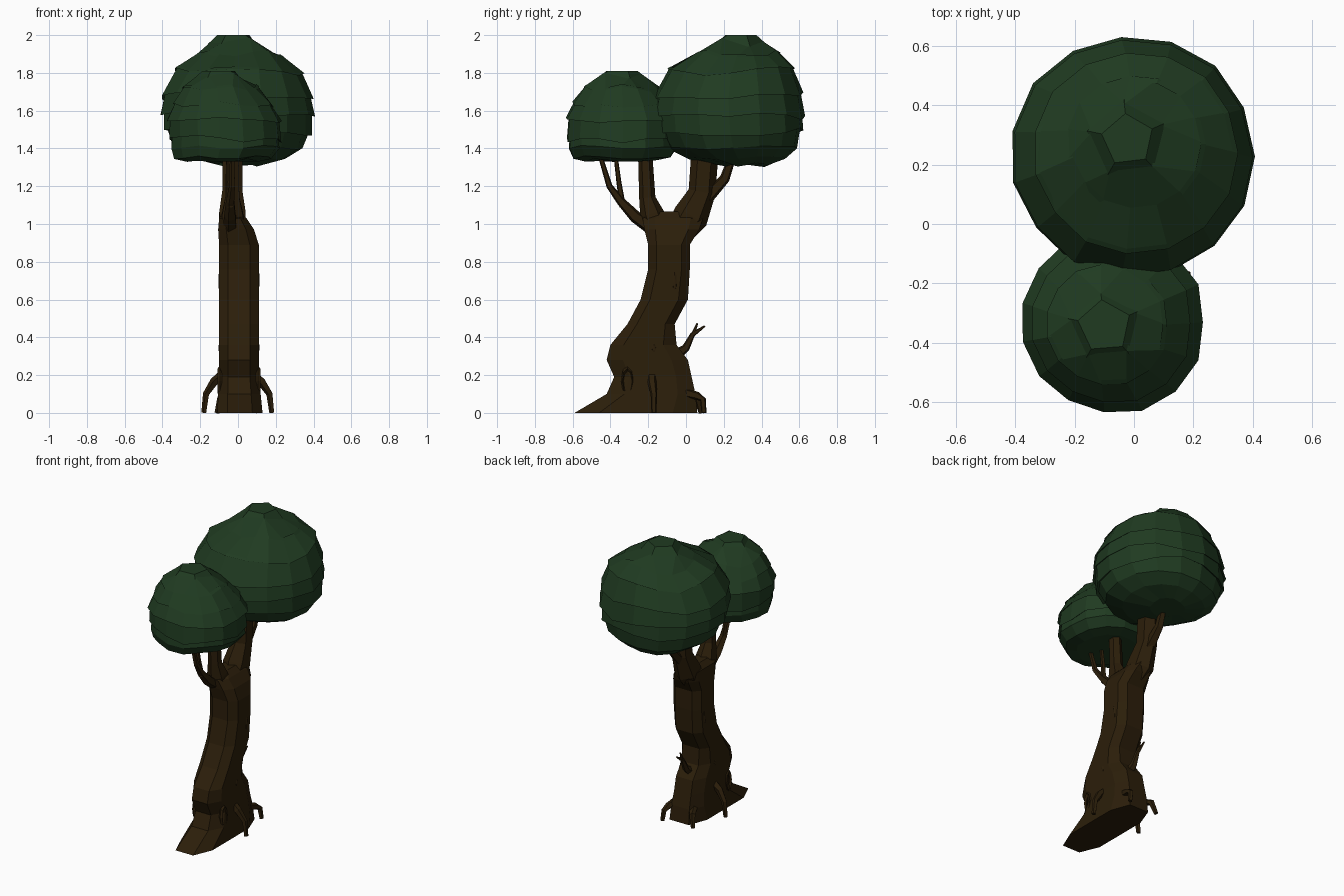
import bpy, bmesh, math, random
from mathutils import Vector

if "Cube" in bpy.data.objects:
    bpy.data.objects.remove(bpy.data.objects["Cube"])
random.seed(4)


def material(name, rgb):
    m = bpy.data.materials.new(name)
    m.diffuse_color = (*rgb, 1)
    m.use_nodes = True
    m.node_tree.nodes["Principled BSDF"].inputs["Base Color"].default_value = m.diffuse_color
    return m


bark = material("dark bark", (0.0245, 0.0130, 0.0030))
leaf = material("deep green leaves", (0.0140, 0.0430, 0.0150))


def loft(name, rings, mat):
    """Skin a list of equal-length rings and cap both ends."""
    n = len(rings[0])
    verts = [tuple(v) for ring in rings for v in ring]
    faces = [tuple(range(n))[::-1]]
    for i in range(len(rings) - 1):
        a, b = i * n, (i + 1) * n
        for j in range(n):
            k = (j + 1) % n
            faces.append((a + j, a + k, b + k, b + j))
    faces.append(tuple(range(len(verts) - n, len(verts))))
    me = bpy.data.meshes.new(name)
    me.from_pydata(verts, [], faces)
    bm = bmesh.new()
    bm.from_mesh(me)
    bmesh.ops.remove_doubles(bm, verts=bm.verts, dist=0.0005)
    bmesh.ops.recalc_face_normals(bm, faces=bm.faces)
    bm.to_mesh(me)
    bm.free()
    me.materials.append(mat)
    ob = bpy.data.objects.new(name, me)
    bpy.context.collection.objects.link(ob)
    return ob


def limb(name, path, n=6, squash=1.0):
    """Faceted branch along (x, y, z, radius) points."""
    pts = [Vector(p[:3]) for p in path]
    rings = []
    for i, p in enumerate(pts):
        t = (pts[min(i + 1, len(pts) - 1)] - pts[max(i - 1, 0)]).normalized()
        ref = Vector((1, 0, 0)) if abs(t.x) < 0.8 else Vector((0, 1, 0))
        v = t.cross(ref).normalized()
        u = v.cross(t)
        r = path[i][3]
        rings.append([p + r * (math.cos(a) * u * squash + math.sin(a) * v)
                      for a in [math.tau * (j + 0.5) / n for j in range(n)]])
    return loft(name, rings, bark)


# Trunk: leaning octagonal rings (z, y front, y back, x left, x right)
trunk = [
    (0.00, -0.59, 0.06, -0.11, 0.13),
    (0.10, -0.42, 0.05, -0.105, 0.12),
    (0.19, -0.38, 0.03, -0.10, 0.11),
    (0.28, -0.42, 0.01, -0.10, 0.11),
    (0.36, -0.40, -0.05, -0.10, 0.11),
    (0.47, -0.31, -0.06, -0.10, 0.11),
    (0.60, -0.24, 0.01, -0.10, 0.11),
    (0.76, -0.20, 0.02, -0.10, 0.11),
    (0.89, -0.20, 0.02, -0.10, 0.11),
    (0.97, -0.22, 0.07, -0.105, 0.085),
    (1.03, -0.23, 0.09, -0.10, 0.045),
    (1.065, -0.15, -0.02, -0.07, 0.01),
]
octagon = [(-0.55, -1), (0.55, -1), (1, -0.6), (1, 0.6),
           (0.6, 1), (-0.6, 1), (-1, 0.6), (-1, -0.6)]
rings = []
for z, y0, y1, x0, x1 in trunk:
    cx, cy, hx, hy = (x0 + x1) / 2, (y0 + y1) / 2, (x1 - x0) / 2, (y1 - y0) / 2
    rings.append([(cx + u * hx, cy + v * hy, z) for u, v in octagon])
loft("trunk", rings, bark)

# Main forks and smaller branches
limb("front_fork", [(-0.01, -0.14, 0.94, 0.06), (-0.03, -0.18, 1.05, 0.065),
                    (-0.03, -0.205, 1.14, 0.043), (-0.03, -0.22, 1.45, 0.036)])
limb("back_fork", [(-0.01, -0.06, 0.92, 0.07), (-0.03, 0.025, 1.04, 0.095),
                   (-0.03, 0.085, 1.17, 0.072), (-0.03, 0.105, 1.45, 0.072)], 6, 0.85)
limb("back_side_branch", [(-0.03, 0.10, 1.13, 0.04), (-0.03, 0.205, 1.24, 0.028),
                          (-0.03, 0.26, 1.40, 0.02)], 5)
limb("front_side_branch", [(-0.04, -0.17, 0.97, 0.04), (-0.04, -0.27, 1.04, 0.034),
                           (-0.04, -0.345, 1.12, 0.024), (-0.03, -0.405, 1.20, 0.017),
                           (-0.03, -0.46, 1.38, 0.012)], 5)
limb("front_twig", [(-0.04, -0.335, 1.09, 0.018), (-0.05, -0.355, 1.22, 0.014),
                    (-0.05, -0.375, 1.38, 0.011)], 5)

# Forked dead twig low on the back
limb("dead_twig", [(0, -0.06, 0.30, 0.035), (0, 0.0, 0.345, 0.022),
                   (0, 0.035, 0.415, 0.014), (0, 0.10, 0.46, 0.005)], 5)
limb("dead_twig_tip", [(0, 0.035, 0.41, 0.012), (0, 0.06, 0.475, 0.005)], 5)

# Bent roots
for name, s, y in (("left_root", -1, -0.18), ("right_root", 1, -0.18)):
    limb(name, [(s * 0.08, y, 0.20, 0.028), (s * 0.125, y, 0.165, 0.024),
                (s * 0.168, y + 0.01, 0.10, 0.018), (s * 0.18, y + 0.01, 0.0, 0.014)], 5)
limb("back_root", [(0.07, -0.02, 0.11, 0.028), (0.09, 0.06, 0.09, 0.022),
                   (0.10, 0.09, 0.07, 0.017), (0.11, 0.095, 0.0, 0.014)], 5)
limb("back_left_root", [(-0.06, 0.0, 0.10, 0.025), (-0.09, 0.06, 0.08, 0.02),
                        (-0.11, 0.08, 0.0, 0.014)], 5)

# Bark knots on the flanks: raised facetted bumps and one hollow ring each side
for s, cx in ((1, 0.106), (-1, -0.096)):
    for y, z, h in ((-0.17, 0.345, 0.03), (-0.06, 0.70, 0.07)):
        bpy.ops.mesh.primitive_ico_sphere_add(subdivisions=1, radius=1, location=(cx, y, z))
        knot = bpy.context.object
        knot.name = "bark_knot"
        knot.scale = (0.009, 0.014, h)
        knot.data.materials.append(bark)
    bpy.ops.mesh.primitive_torus_add(major_segments=8, minor_segments=4, major_radius=0.05,
                                     minor_radius=0.012, location=(cx, -0.31, 0.17),
                                     rotation=(0, math.pi / 2, 0))
    hollow = bpy.context.object
    hollow.name = "knot_hole_rim"
    hollow.scale = (1.3, 0.55, 1)
    hollow.data.materials.append(bark)


def canopy(name, under, layers, lip, wave, n=15):
    """Shingled crown from (radius, z, x, y) rings; each layer's lip overhangs the one below."""
    profile = [(p, 0) for p in under]
    for i, (r, z, x, y) in enumerate(layers[:-1]):
        profile += [((r - lip, z + 0.004, x, y), i + 1), ((r, z - 0.008, x, y), i + 1)]
    profile.append((layers[-1], 99))
    bulge = [random.uniform(0.98, 1.025) for _ in range(n)]
    rings, last, dz = [], None, None
    for (r, z, x, y), layer in profile:
        if layer != last:
            amp = {0: 0.012, 99: 0}.get(layer, wave)
            dz = [random.uniform(-amp, amp) for _ in range(n)]
            dz = [(dz[j] + dz[j - 1]) * 0.7 for j in range(n)]
            last = layer
        ring = []
        for j in range(n):
            # the crown plate is a pentagon: three corners collapse into one
            k = j // 3 * 3 + 1 if layer >= len(layers) - 1 else j
            a = math.tau * k / n
            ring.append((x + r * bulge[k] * math.cos(a), y + r * bulge[k] * math.sin(a),
                         z + dz[k]))
        rings.append(ring)
    rings = [[(x, y, min(z, layers[-1][1])) for x, y, z in ring] for ring in rings]
    loft(name, rings, leaf)


canopy("large_canopy",
       [(0.11, 1.31, 0, 0.32), (0.255, 1.345, 0, 0.275), (0.345, 1.40, 0, 0.25)],
       [(0.395, 1.49, 0, 0.235), (0.412, 1.59, 0, 0.228), (0.405, 1.69, 0, 0.225),
        (0.345, 1.81, 0.01, 0.24), (0.235, 1.905, 0.01, 0.27),
        (0.14, 1.97, -0.02, 0.285), (0.09, 2.0, -0.02, 0.285)], 0.017, 0.024)
canopy("small_canopy",
       [(0.19, 1.33, -0.08, -0.345), (0.26, 1.345, -0.08, -0.34), (0.29, 1.40, -0.065, -0.335)],
       [(0.30, 1.46, -0.065, -0.335), (0.308, 1.555, -0.07, -0.332), (0.27, 1.64, -0.075, -0.335),
        (0.205, 1.72, -0.09, -0.34), (0.125, 1.785, -0.10, -0.345),
        (0.09, 1.81, -0.10, -0.345)], 0.015, 0.018)
